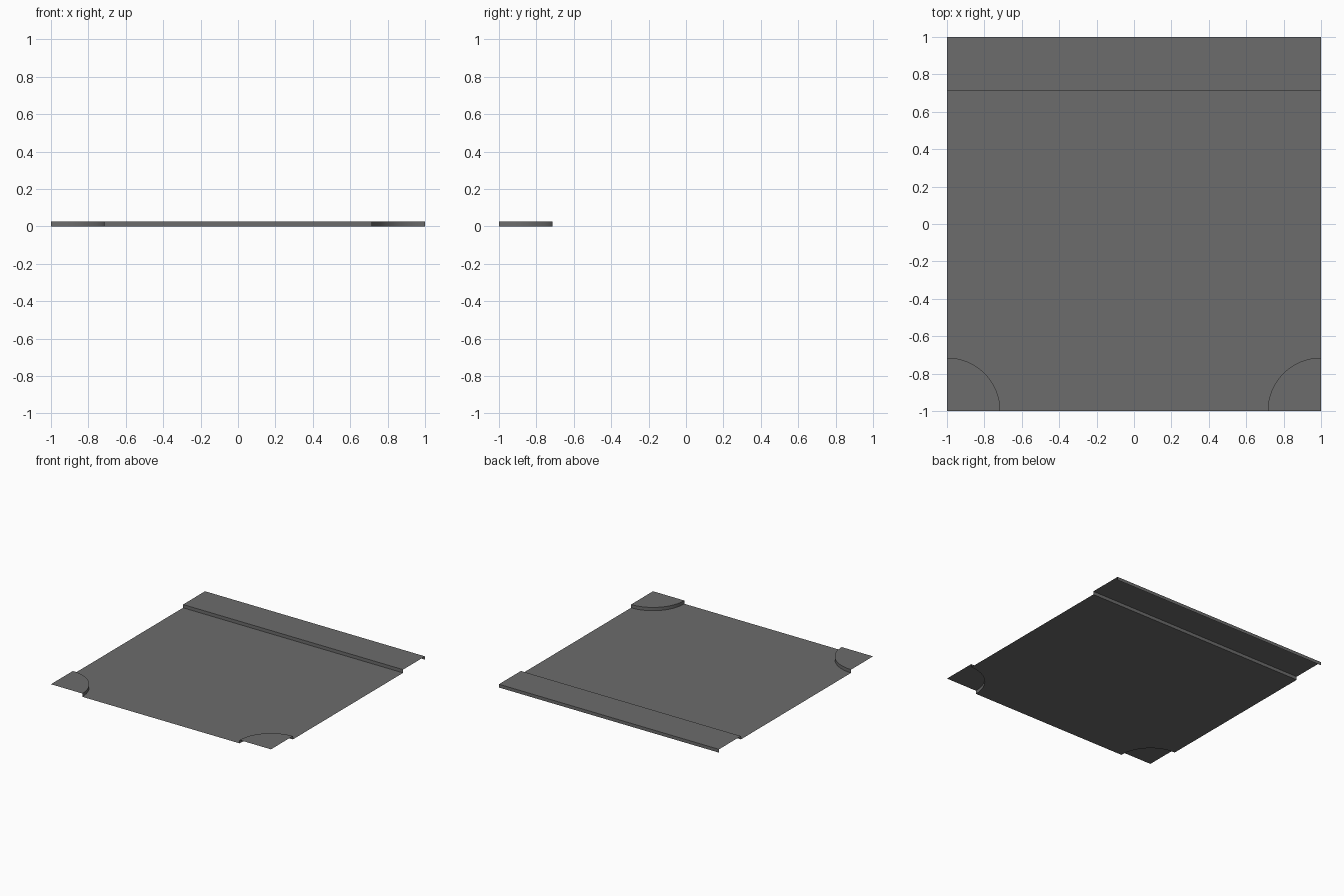
import bpy, bmesh, math

if "Cube" in bpy.data.objects:
    bpy.data.objects.remove(bpy.data.objects["Cube"])

R = 0.285      # corner radius and kerb depth
H = 0.027      # height of the raised pavement
N = 16         # steps per quarter arc

grey = bpy.data.materials.new("asphalt grey")
grey.diffuse_color = (0.15, 0.15, 0.15, 1)
grey.use_nodes = True
grey.node_tree.nodes["Principled BSDF"].inputs["Base Color"].default_value = grey.diffuse_color


def make(name, faces):
    """Build an object from lists of face outlines, welding shared corners."""
    bm = bmesh.new()
    for pts in faces:
        bm.faces.new([bm.verts.new(p) for p in pts])
    bmesh.ops.remove_doubles(bm, verts=bm.verts, dist=1e-5)
    mesh = bpy.data.meshes.new(name)
    bm.to_mesh(mesh)
    bm.free()
    mesh.materials.append(grey)
    ob = bpy.data.objects.new(name, mesh)
    bpy.context.collection.objects.link(ob)
    return ob


def arc(side):
    """Quarter arc around a front corner, from the front edge to the side edge."""
    return [(side * (1 - R * math.cos(a)), -1 + R * math.sin(a))
            for a in (i * math.pi / 2 / N for i in range(N + 1))]


# Flat road sheet with both front corners cut out
left, right = arc(-1), arc(1)
outline = left[:1] + right + [(1, 1 - R), (-1, 1 - R)] + left[:0:-1]
make("road", [[(x, y, 0) for x, y in outline]])

# Raised pavement along the back, with a wall on its front and back edges
y = 1 - R
make("back_pavement", [
    [(-1, y, H), (1, y, H), (1, 1, H), (-1, 1, H)],
    [(-1, y, 0), (1, y, 0), (1, y, H), (-1, y, H)],
    [(1, 1, 0), (-1, 1, 0), (-1, 1, H), (1, 1, H)],
])

# Raised rounded pavement corners at the front
for name, side in (("left_corner", -1), ("right_corner", 1)):
    pts = arc(side)
    top = [(side, -1, H)] + [(px, py, H) for px, py in pts]
    faces = [top[::-1] if side > 0 else top]
    for (ax, ay), (bx, by) in zip(pts, pts[1:]):
        wall = [(ax, ay, 0), (bx, by, 0), (bx, by, H), (ax, ay, H)]
        faces.append(wall[::-1] if side > 0 else wall)
    ob = make(name, faces)
    bpy.ops.object.select_all(action='DESELECT')
    ob.select_set(True)
    bpy.context.view_layer.objects.active = ob
    bpy.ops.object.shade_smooth_by_angle(angle=math.radians(35))
